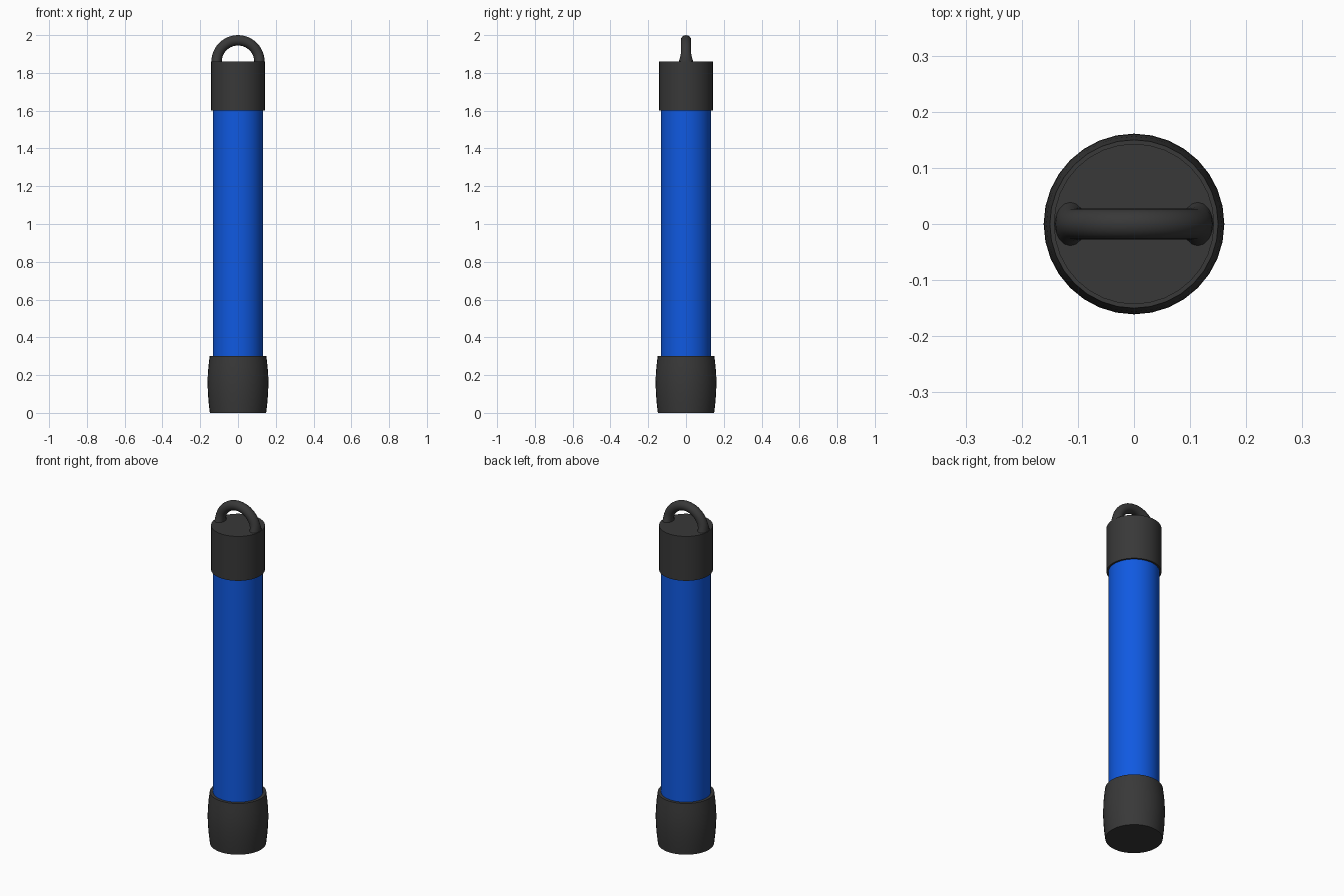
import bpy, bmesh, math

if "Cube" in bpy.data.objects:
    bpy.data.objects.remove(bpy.data.objects["Cube"])

SEG = 32


def material(name, color):
    m = bpy.data.materials.new(name)
    m.diffuse_color = color
    m.use_nodes = True
    m.node_tree.nodes["Principled BSDF"].inputs["Base Color"].default_value = m.diffuse_color
    return m


dark = material("dark_rubber", (0.04, 0.04, 0.04, 1))
blue = material("blue_tube", (0.005, 0.1, 0.75, 1))


def finish(name, bm, mat):
    bmesh.ops.recalc_face_normals(bm, faces=bm.faces)
    me = bpy.data.meshes.new(name)
    bm.to_mesh(me)
    bm.free()
    ob = bpy.data.objects.new(name, me)
    bpy.context.collection.objects.link(ob)
    me.materials.append(mat)
    bpy.ops.object.select_all(action='DESELECT')
    bpy.context.view_layer.objects.active = ob
    ob.select_set(True)
    bpy.ops.object.shade_smooth_by_angle(angle=math.radians(35))
    return ob


def skin(name, rings, mat):
    """Join rings of points into a closed, capped solid."""
    bm = bmesh.new()
    loops = [[bm.verts.new(p) for p in ring] for ring in rings]
    for a, b in zip(loops, loops[1:]):
        n = len(a)
        for i in range(n):
            j = (i + 1) % n
            bm.faces.new((a[i], a[j], b[j], b[i]))
    bm.faces.new(loops[0])
    bm.faces.new(loops[-1])
    return finish(name, bm, mat)


def lathe(name, profile, mat):
    angles = [2 * math.pi * i / SEG for i in range(SEG)]
    return skin(name, [[(r * math.cos(a), r * math.sin(a), z) for a in angles]
                       for r, z in profile], mat)


# Bulged bottom cap, tube and top cap
lathe("bottom_cap", [(0.149, 0), (0.155, 0.05), (0.159, 0.10), (0.161, 0.15),
                     (0.160, 0.20), (0.156, 0.25), (0.150, 0.30)], dark)
lathe("tube", [(0.133, 0.28), (0.133, 1.62)], blue)
lathe("top_cap", [(0.143, 1.60), (0.143, 1.86)], dark)

# Half-ring hanging loop, with feet that flare sideways where they meet the cap
MAJOR, MINOR, STEPS, SIDES = 0.1135, 0.0275, 24, 16
rings = []
for s in range(STEPS + 1):
    t = math.pi * s / STEPS
    height = MAJOR * math.sin(t)
    flare = 1 + 0.42 * max(0, 1 - height / 0.045) ** 1.5
    ring = []
    for k in range(SIDES):
        a = 2 * math.pi * k / SIDES
        r = MAJOR + MINOR * math.cos(a)
        ring.append((r * math.cos(t), MINOR * flare * math.sin(a),
                     1.859 + r * math.sin(t)))
    rings.append(ring)
skin("hanging_loop", rings, dark)
